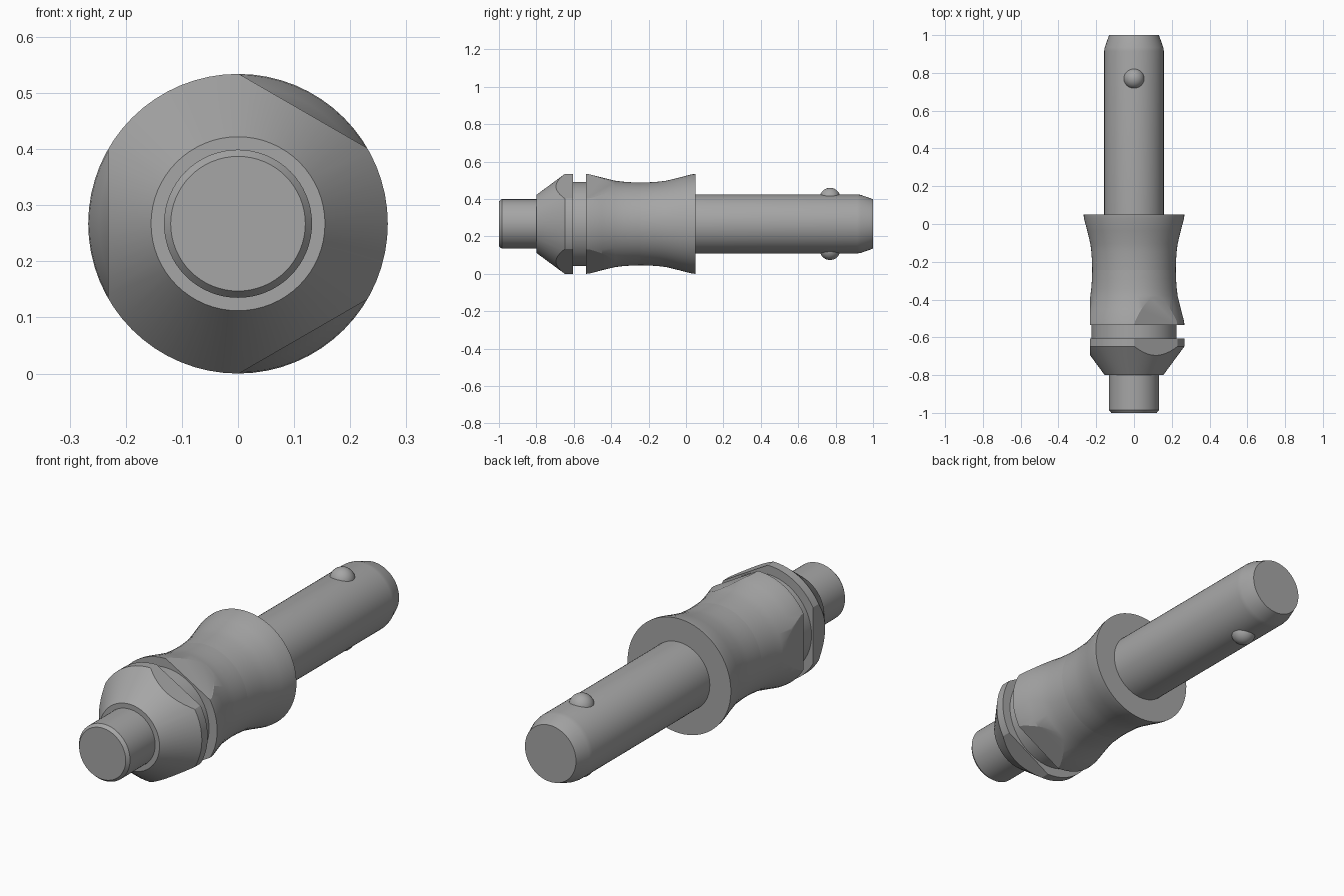
import bpy, bmesh, math
from mathutils import Matrix, Vector

cube = bpy.data.objects.get("Cube")
if cube:
    bpy.data.objects.remove(cube, do_unlink=True)

AXIS_Z = 0.267
FLAT_DISTANCE = 0.232
SEGMENTS = 64

steel = bpy.data.materials.new("grey steel")
steel.use_nodes = True
colour = (0.38, 0.38, 0.38, 1)
steel.diffuse_color = colour
steel.node_tree.nodes["Principled BSDF"].inputs["Base Color"].default_value = colour


def finish(name, bm):
    bmesh.ops.recalc_face_normals(bm, faces=bm.faces)
    mesh = bpy.data.meshes.new(name)
    bm.to_mesh(mesh)
    bm.free()
    mesh.materials.append(steel)
    obj = bpy.data.objects.new(name, mesh)
    bpy.context.collection.objects.link(obj)
    bpy.ops.object.select_all(action="DESELECT")
    obj.select_set(True)
    bpy.context.view_layer.objects.active = obj
    bpy.ops.object.shade_smooth_by_angle(angle=math.radians(25))
    return obj


def turned(profile):
    """Closed solid of revolution about the pin axis, from (y, radius) points."""
    bm = bmesh.new()
    rings = []
    for y, r in profile:
        angles = [2 * math.pi * i / SEGMENTS for i in range(SEGMENTS)]
        rings.append([bm.verts.new((r * math.cos(a), y, AXIS_Z + r * math.sin(a)))
                      for a in angles])
    for a, b in zip(rings, rings[1:]):
        for i in range(SEGMENTS):
            j = (i + 1) % SEGMENTS
            bm.faces.new((a[i], a[j], b[j], b[i]))
    bm.faces.new(rings[0])
    bm.faces.new(rings[-1])
    return bm


def mill_flats(bm, y_end):
    """Cut three flats on everything in front of y_end."""
    for degrees in (60, 180, 300):
        a = math.radians(degrees)
        normal = Vector((math.cos(a), 0, math.sin(a)))
        faces = [f for f in bm.faces if all(v.co.y < y_end for v in f.verts)]
        edges = {e for f in faces for e in f.edges}
        verts = {v for f in faces for v in f.verts}
        bmesh.ops.bisect_plane(bm, geom=list(verts) + list(edges) + faces, dist=1e-5,
                               plane_co=Vector((0, 0, AXIS_Z)) + normal * FLAT_DISTANCE,
                               plane_no=normal, clear_outer=True)
        rim = [e for e in bm.edges if e.is_boundary]
        bmesh.ops.holes_fill(bm, edges=rim, sides=0)


# Push button at the front
finish("push_button", turned([(-1, 0.12), (-0.985, 0.132), (-0.78, 0.132)]))

# Conical collar with milled flats
collar = turned([(-0.8, 0.155), (-0.648, 0.267), (-0.605, 0.267)])
mill_flats(collar, 0)
finish("collar", collar)

# Recessed neck between collar and grip
finish("neck", turned([(-0.62, 0.225), (-0.52, 0.225)]))

# Waisted grip, flats on its front half
half = [(0.05, 0.231), (0.09, 0.226), (0.14, 0.2225), (0.19, 0.221)]
half = [(-0.535, 0.267), (-0.515, 0.265), (-0.45, 0.248)] + [(-0.43 + y, r) for y, r in half]
middle = -0.2425
grip = turned(half + [(2 * middle - y, r) for y, r in reversed(half)])
mill_flats(grip, middle + 0.01)
finish("grip", grip)

# Shank with a tapered tip
finish("shank", turned([(0.03, 0.158), (0.915, 0.158), (0.935, 0.155), (1, 0.132)]))

# Locking balls above and below the shank
for name, side in (("upper_ball", 1), ("lower_ball", -1)):
    ball = bmesh.new()
    bmesh.ops.create_uvsphere(ball, u_segments=32, v_segments=16, radius=0.055,
                              matrix=Matrix.Translation((0, 0.77, AXIS_Z + side * 0.138)))
    finish(name, ball)
